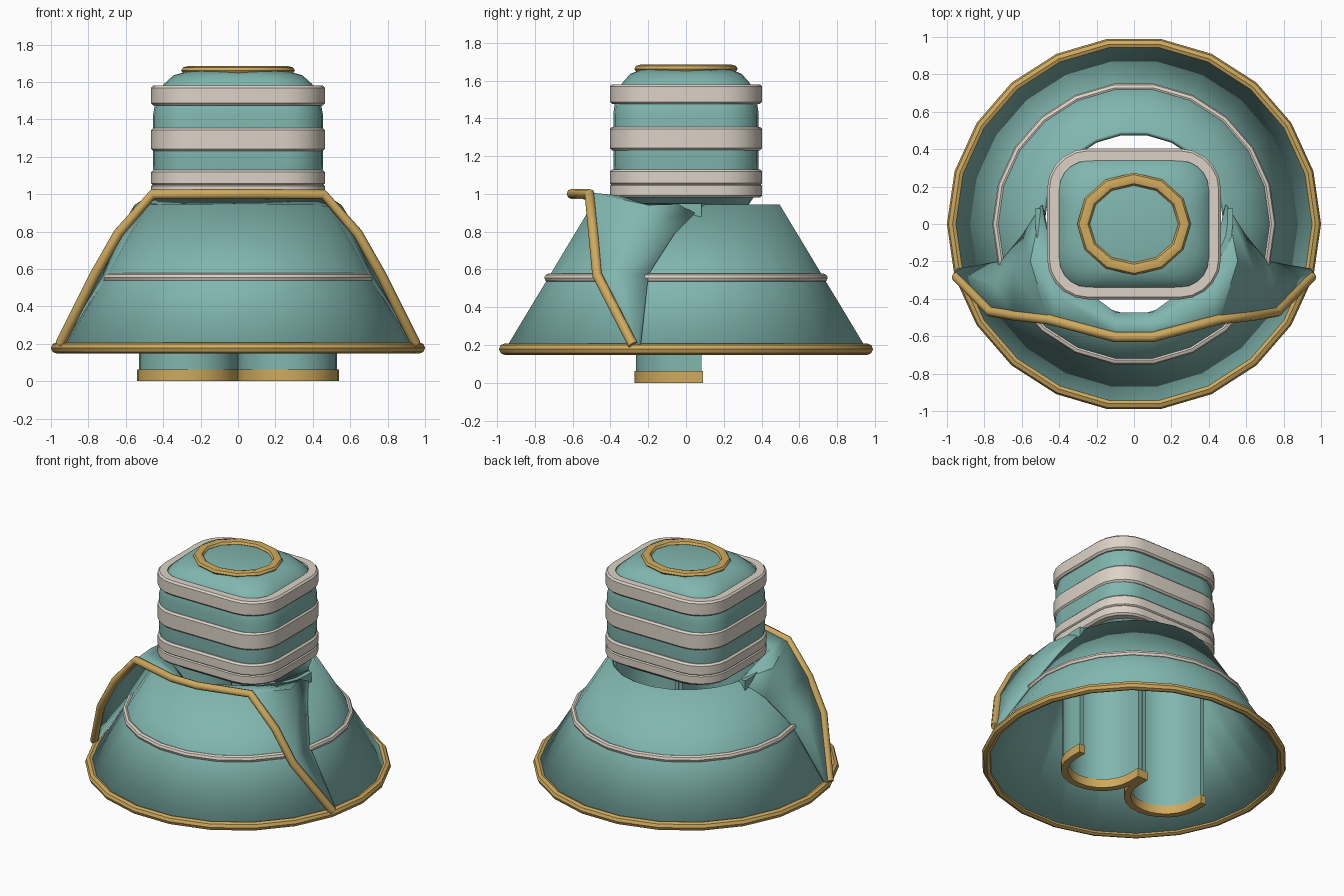
import bpy, bmesh, math
from mathutils import Vector

if "Cube" in bpy.data.objects:
    bpy.data.objects.remove(bpy.data.objects["Cube"])


def material(name, rgb):
    m = bpy.data.materials.new(name)
    m.diffuse_color = (*rgb, 1)
    m.use_nodes = True
    m.node_tree.nodes["Principled BSDF"].inputs["Base Color"].default_value = m.diffuse_color
    return m


TEAL = material("teal_cloth", (0.22, 0.47, 0.43))
CREAM = material("cream_trim", (0.72, 0.65, 0.57))
GOLD = material("gold_trim", (0.62, 0.40, 0.11))


def finish(name, verts, faces, mat, thick=0, offset=-1, angle=35):
    me = bpy.data.meshes.new(name)
    me.from_pydata([tuple(v) for v in verts], [], faces)
    bm = bmesh.new()
    bm.from_mesh(me)
    bmesh.ops.remove_doubles(bm, verts=bm.verts, dist=0.0005)
    bmesh.ops.recalc_face_normals(bm, faces=bm.faces)
    bm.to_mesh(me)
    bm.free()
    ob = bpy.data.objects.new(name, me)
    bpy.context.collection.objects.link(ob)
    me.materials.append(mat)
    if thick:
        s = ob.modifiers.new("thickness", "SOLIDIFY")
        s.thickness, s.offset = thick, offset
    bpy.ops.object.select_all(action="DESELECT")
    ob.select_set(True)
    bpy.context.view_layer.objects.active = ob
    bpy.ops.object.shade_smooth_by_angle(angle=math.radians(angle))
    return ob


def loft(name, rings, mat, closed=True, wrap=False, caps=False, **kw):
    n, k = len(rings[0]), len(rings)
    verts = [p for r in rings for p in r]
    faces = []
    for i in range(k if wrap else k - 1):
        a, b = i * n, ((i + 1) % k) * n
        for j in range(n if closed else n - 1):
            q = (j + 1) % n
            faces.append((a + j, a + q, b + q, b + j))
    if caps:
        faces += [tuple(range(n)), tuple(range((k - 1) * n, k * n))]
    return finish(name, verts, faces, mat, **kw)


def ellipse(rx, ry, z, n):
    return [(rx * math.cos(t), ry * math.sin(t), z)
            for t in (2 * math.pi * i / n for i in range(n))]


def hoop(name, rx, ry, z, minor, n, mat, height=None):
    h = height or minor
    prof = [(minor * math.cos(a), h * math.sin(a))
            for a in (2 * math.pi * i / 8 for i in range(8))]
    return loft(name, [ellipse(rx + d, ry + d, z + e, n) for d, e in prof], mat, wrap=True)


def rounded(hx, hy, r, z, seg=5):
    pts = []
    for i, (sx, sy) in enumerate([(1, 1), (-1, 1), (-1, -1), (1, -1)]):
        for j in range(seg + 1):
            t = math.pi / 2 * (i + j / seg)
            pts.append((sx * (hx - r) + r * math.cos(t), sy * (hy - r) + r * math.sin(t), z))
    return pts


# Skirt: open 22-sided cone with hem and middle trim
SIDES = 22
loft("skirt", [ellipse(0.965, 0.965, 0.18, SIDES), ellipse(0.5, 0.5, 0.945, SIDES)],
     TEAL, thick=0.025)
hoop("skirt_hem", 0.97, 0.97, 0.178, 0.03, SIDES, GOLD)
hoop("skirt_trim", 0.735, 0.735, 0.555, 0.023, SIDES, CREAM)

# Bodice: rounded block with domed shoulders
loft("bodice", [rounded(hx, hy, r, z) for hx, hy, r, z in [
    (0.37, 0.33, 0.18, 0.94), (0.44, 0.37, 0.2, 1.0), (0.455, 0.385, 0.2, 1.15),
    (0.455, 0.385, 0.2, 1.42), (0.435, 0.37, 0.2, 1.53), (0.395, 0.335, 0.2, 1.59),
    (0.345, 0.295, 0.2, 1.635), (0.26, 0.235, 0.2, 1.66)]], TEAL, caps=True)
hoop("neck_trim", 0.27, 0.24, 1.662, 0.034, 12, GOLD, 0.022)

# Cream bands around the bodice
for i, (lo, hi) in enumerate([(0.98, 1.055), (1.045, 1.13), (1.23, 1.355), (1.475, 1.58)]):
    prof = [(0.065, lo), (0.012, lo), (0, lo + 0.012), (0, hi - 0.012), (0.012, hi), (0.065, hi)]
    loft(f"bodice_band_{i + 1}",
         [rounded(0.465 - d, 0.403 - d, 0.22 - d, z) for d, z in prof],
         CREAM, wrap=True)

# Overskirt: draped flap between the skirt (inner path) and the gold edge (outer path)
outer = [(0.95, -0.28, 0.2), (0.765, -0.47, 0.57), (0.64, -0.49, 0.79),
         (0.455, -0.51, 1.0), (0.43, -0.515, 1.0), (0.1, -0.605, 1.0)]
middle = [(0.95, -0.26, 0.2), (0.73, -0.34, 0.57), (0.635, -0.25, 0.79),
          (0.55, -0.2, 0.935), (0.43, -0.36, 0.985), (0.1, -0.53, 0.975)]
inner = [(0.94, -0.24, 0.2), (0.705, -0.2, 0.57), (0.59, -0.06, 0.79),
         (0.49, 0.1, 0.945), (0.42, -0.24, 0.945), (0.1, -0.475, 0.945)]


def mirrored(path):
    return [Vector(p) for p in path] + [Vector((-x, y, z)) for x, y, z in reversed(path)]


loft("overskirt", [mirrored(p) for p in (outer, middle, inner)], TEAL,
     closed=False, thick=0.015, offset=0)

# Gold edge: small tube along the outer path
path = mirrored(outer[:4] + outer[5:])
tube = []
for i, p in enumerate(path):
    t = (path[min(i + 1, len(path) - 1)] - path[max(i - 1, 0)]).normalized()
    u = t.cross(Vector((0, 1, 0))).normalized()
    v = t.cross(u)
    tube.append([p + 0.027 * (u * math.cos(a) + v * math.sin(a))
                 for a in (math.pi * k / 4 for k in range(8))])
loft("overskirt_edge", tube, GOLD, caps=True, angle=50)


# Legs: U-shaped shells open at the back, with gold cuffs
def u_shape(cx, r, z, back):
    arc = [(cx + r * math.cos(a), r * math.sin(a), z)
           for a in (math.pi + math.pi * i / 12 for i in range(13))]
    return [(cx - r, back, z)] + arc + [(cx + r, back, z)]


def u_shell(name, cx, r, w, z0, z1, back, mat):
    o0, i0 = u_shape(cx, r, z0, back), u_shape(cx, r - w, z0, back)
    o1, i1 = u_shape(cx, r, z1, back), u_shape(cx, r - w, z1, back)
    loft(name, [o0 + i0[::-1], o1 + i1[::-1]], mat, caps=True)


for side, s in (("left", -1), ("right", 1)):
    u_shell(f"{side}_leg", s * 0.265, 0.264, 0.03, 0.02, 0.95, 0.083, TEAL)
    u_shell(f"{side}_cuff", s * 0.268, 0.272, 0.045, 0.0, 0.062, 0.09, GOLD)
